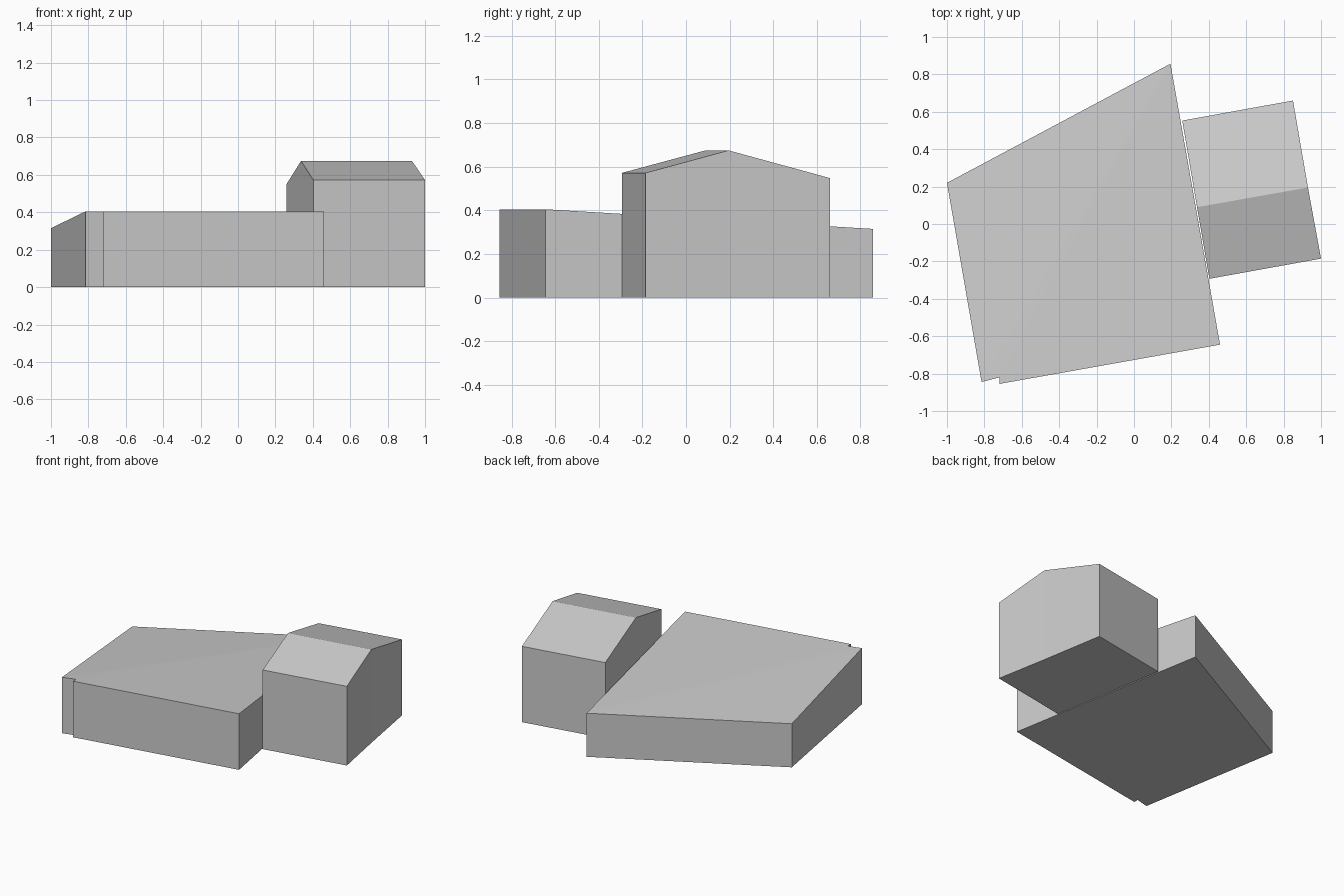
import bpy
import bmesh

cube = bpy.data.objects.get("Cube")
if cube:
    bpy.data.objects.remove(cube, do_unlink=True)

GREY = (0.6, 0.6, 0.6, 1.0)
wall_grey = bpy.data.materials.new("plain_grey")
wall_grey.use_nodes = True
wall_grey.diffuse_color = GREY
wall_grey.node_tree.nodes["Principled BSDF"].inputs["Base Color"].default_value = GREY


def building(name, outline, roof_faces):
    """Raise a ground outline of (x, y, wall height) corners and cap it with roof faces."""
    bm = bmesh.new()
    low = [bm.verts.new((x, y, 0)) for x, y, z in outline]
    high = [bm.verts.new(p) for p in outline]
    n = len(outline)
    bm.faces.new(low[::-1])
    for i in range(n):
        j = (i + 1) % n
        bm.faces.new((low[i], low[j], high[j], high[i]))
    for face in roof_faces:
        bm.faces.new([high[i] for i in face])
    bmesh.ops.recalc_face_normals(bm, faces=bm.faces)
    mesh = bpy.data.meshes.new(name)
    bm.to_mesh(mesh)
    bm.free()
    mesh.materials.append(wall_grey)
    obj = bpy.data.objects.new(name, mesh)
    bpy.context.collection.objects.link(obj)
    return obj


# Wide low wing: roof falls to the back, small step in the front wall
FRONT, BACK = 0.405, 0.315
building("low_wing", [
    (-0.815, -0.845, FRONT), (-0.72, -0.82, FRONT), (-0.72, -0.855, FRONT),
    (0.46, -0.645, FRONT), (0.195, 0.857, BACK), (-1.0, 0.22, BACK),
], [(0, 1, 4), (1, 2, 3, 4), (0, 4, 5)])

# Taller gabled house: the ridge runs between the two side walls
RIDGE = 0.675
building("gabled_house", [
    (0.403, -0.293, 0.572), (1.0, -0.185, 0.572), (0.93, 0.195, RIDGE),
    (0.85, 0.66, 0.548), (0.258, 0.553, 0.548), (0.337, 0.09, RIDGE),
], [(0, 1, 2, 5), (5, 2, 3, 4)])
